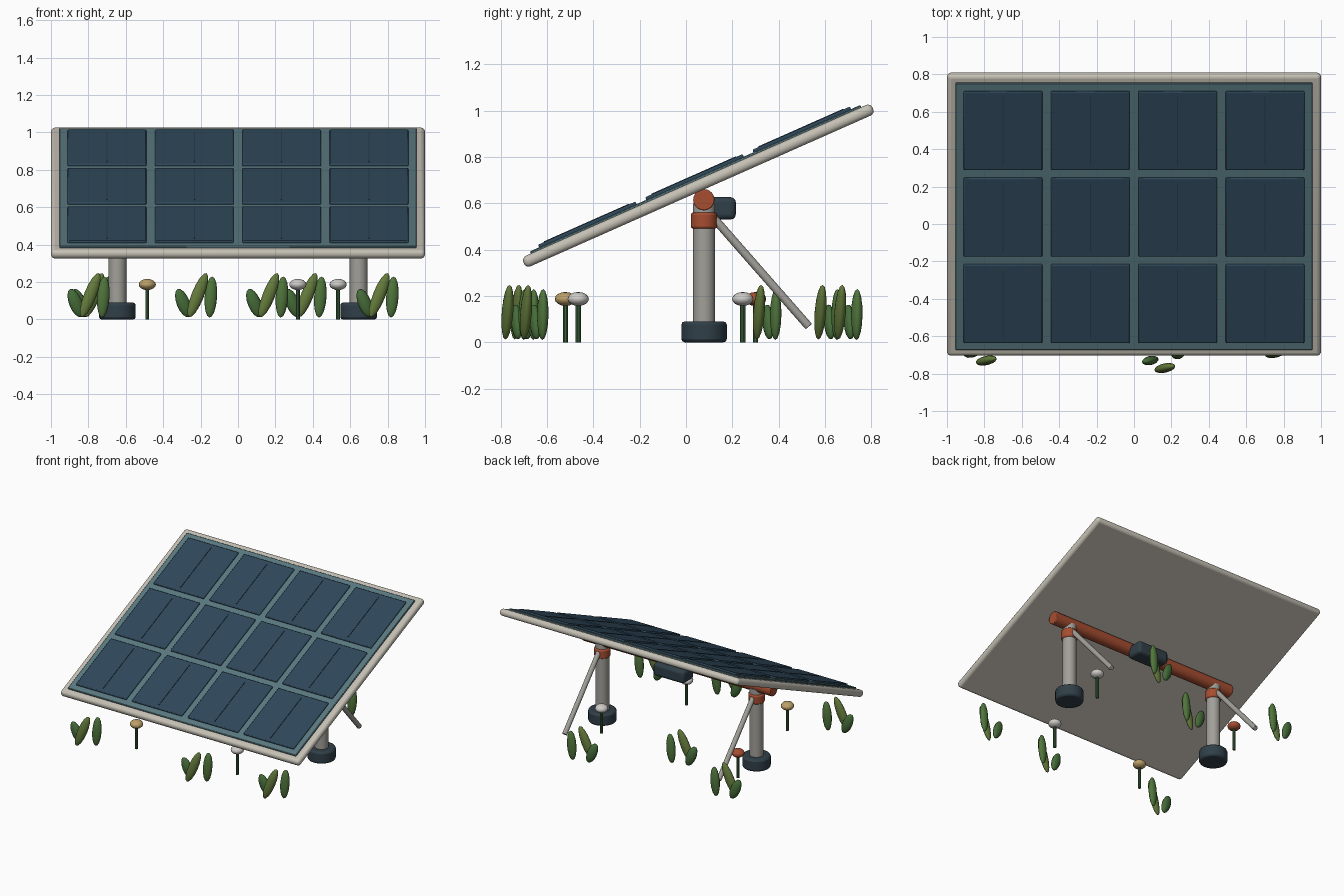
import bpy, math
from mathutils import Vector, Matrix

if "Cube" in bpy.data.objects:
    bpy.data.objects.remove(bpy.data.objects["Cube"])

def mat(name, c):
    m = bpy.data.materials.new(name)
    m.diffuse_color = (*c, 1)
    m.use_nodes = True
    m.node_tree.nodes["Principled BSDF"].inputs["Base Color"].default_value = m.diffuse_color
    return m

FRAME = mat("warm_grey", (.56, .53, .46))
STEEL = mat("steel_grey", (.36, .35, .32))
TEAL = mat("teal_backing", (.10, .19, .215))
CELL = mat("cell_blue", (.028, .065, .105))
LINE = mat("line_blue", (.02, .045, .07))
RED = mat("rust_red", (.38, .075, .03))
DARK = mat("dark_slate", (.03, .05, .065))
GREENS = [mat("leaf_dark", (.06, .15, .04)), mat("leaf_light", (.13, .2, .045)),
          mat("leaf_mid", (.08, .18, .045))]
TAN = mat("tan_cap", (.5, .35, .14))
WHITE = mat("white_cap", (.62, .6, .57))
STEM = mat("stem_green", (.05, .13, .05))

def finish(name, m, bevel=0, seg=3):
    o = bpy.context.object
    o.name = name
    o.data.materials.append(m)
    if bevel:
        b = o.modifiers.new("bevel", 'BEVEL')
        b.width, b.segments, b.limit_method = bevel, seg, 'ANGLE'
    bpy.ops.object.shade_smooth_by_angle(angle=math.radians(35))
    return o

def box(name, loc, size, m, bevel=0, seg=3, world=None):
    bpy.ops.mesh.primitive_cube_add(size=1)
    o = bpy.context.object
    o.data.transform(Matrix.Diagonal((*size, 1)))
    finish(name, m, bevel, seg)
    o.matrix_world = (world or Matrix()) @ Matrix.Translation(loc)
    return o

def rod(name, a, b, r, m, bevel=0, sides=24):
    a, b = Vector(a), Vector(b)
    bpy.ops.mesh.primitive_cylinder_add(vertices=sides, radius=r, depth=(b - a).length,
                                        location=(a + b) / 2,
                                        rotation=(b - a).to_track_quat('Z', 'Y').to_euler())
    return finish(name, m, bevel, 2)

def ball(name, loc, radii, rot, m, seg=12, rings=8):
    bpy.ops.mesh.primitive_uv_sphere_add(segments=seg, ring_count=rings, radius=1,
                                         location=loc, rotation=rot)
    bpy.context.object.scale = radii
    return finish(name, m)

# tilted panel: slab frame, backing sheet, 4 x 3 cells with a centre line
tilt = Matrix.Translation((0, .053, .676)) @ Matrix.Rotation(math.radians(23.9), 4, 'X')
box("panel_frame", (0, 0, 0), (2, 1.648, .05), FRAME, .022, 4, tilt)
box("panel_backing", (0, 0, .024), (1.91, 1.56, .022), TEAL, .004, 1, tilt)
for i in range(4):
    for j in range(3):
        x, y = (i - 1.5) * .467, (j - 1) * .506
        box("solar_cell", (x, y, .037), (.42, .46, .02), CELL, .006, 2, tilt)
        box("cell_line", (x, y, .047), (.006, .4, .006), LINE, 0, 1, tilt)

# torque tube and drive motor
rod("torque_tube", (-.79, .077, .615), (.79, .077, .615), .046, RED, .005)
box("drive_motor", (0, .15, .578), (.26, .13, .096), DARK, .022, 3)

# posts with feet, collars and rear struts
for s in (-1, 1):
    x = s * .645
    rod("post_foot", (x, .078, 0), (x, .078, .09), .098, DARK, .014, 28)
    rod("post", (x, .078, .03), (x, .078, .6), .048, STEEL)
    rod("post_collar", (x, .078, .49), (x, .078, .56), .057, RED, .01)
    rod("rear_strut", (x, .09, .57), (x, .53, .068), .018, STEEL, .004, 16)

# leaf tufts: dx, dy, centre z, width, half length, lean in degrees
LEAVES = [(-.078, 0, .088, .036, .08, -22),
          (0, -.04, .13, .034, .127, 22),
          (.07, .032, .12, .034, .11, 4)]
TUFTS = [(-.79, -.69), (.165, -.73), (.755, -.65),
         (-.77, .62), (-.215, .355), (.37, .705)]
for tx, ty in TUFTS:
    for k, (dx, dy, z, w, h, lean) in enumerate(LEAVES):
        ball("leaf", (tx + dx, ty + dy, z), (w, .025, h),
             (0, math.radians(lean), math.radians(12)), GREENS[k])

# small round-capped flowers
for x, y, m in [(-.485, -.52, TAN), (.32, -.465, WHITE), (.535, .245, WHITE), (-.645, .3, RED)]:
    rod("flower_stem", (x, y, 0), (x, y, .18), .011, STEM, 0, 10)
    ball("flower_cap", (x, y, .187), (.046, .046, .03), (0, 0, 0), m, 16, 8)
